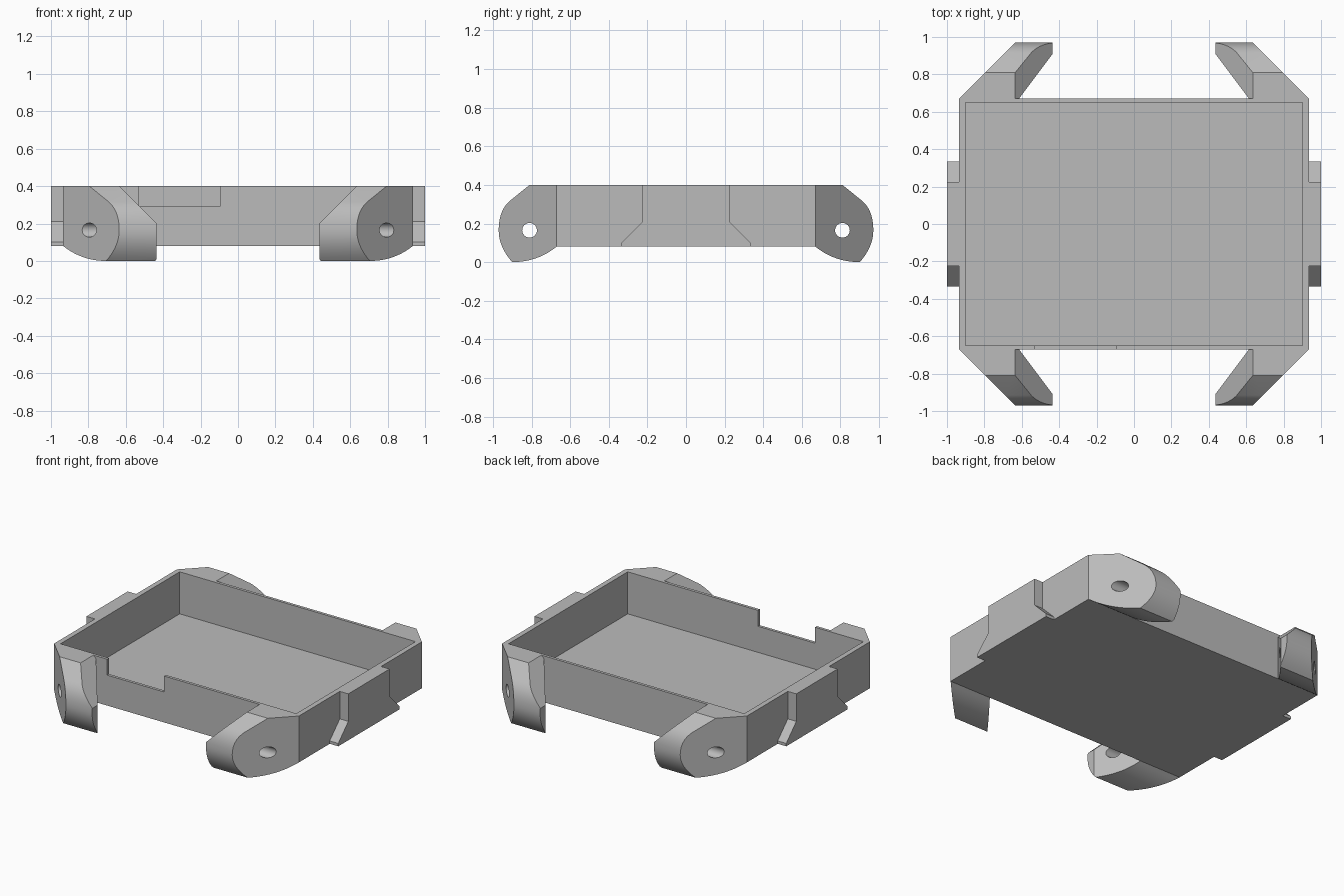
import bpy, bmesh
from math import pi
from mathutils import Vector, Matrix

cube = bpy.data.objects.get("Cube")
if cube:
    bpy.data.objects.remove(cube, do_unlink=True)

grey = bpy.data.materials.new("plain_grey")
grey.use_nodes = True
grey.diffuse_color = (0.5, 0.5, 0.5, 1)
grey.node_tree.nodes["Principled BSDF"].inputs["Base Color"].default_value = (0.5, 0.5, 0.5, 1)


def make(name, bm):
    bmesh.ops.recalc_face_normals(bm, faces=bm.faces[:])
    mesh = bpy.data.meshes.new(name)
    bm.to_mesh(mesh)
    bm.free()
    mesh.materials.append(grey)
    obj = bpy.data.objects.new(name, mesh)
    bpy.context.collection.objects.link(obj)
    return obj


def box(name, x, y, z):
    bm = bmesh.new()
    bmesh.ops.create_cube(bm, size=1)
    for v in bm.verts:
        v.co = [lo + (c + 0.5) * (hi - lo) for c, (lo, hi) in zip(v.co, (x, y, z))]
    return make(name, bm)


def extruded(points, x0, x1):
    """Solid made by sweeping a (y, z) outline along x."""
    bm = bmesh.new()
    face = bm.faces.new([bm.verts.new((x0, y, z)) for y, z in points])
    side = bmesh.ops.extrude_face_region(bm, geom=[face])["geom"]
    moved = [g for g in side if isinstance(g, bmesh.types.BMVert)]
    bmesh.ops.translate(bm, verts=moved, vec=(x1 - x0, 0, 0))
    return bm


def activate(obj):
    bpy.ops.object.select_all(action="DESELECT")
    obj.select_set(True)
    bpy.context.view_layer.objects.active = obj


def cut(obj, cutter):
    mod = obj.modifiers.new("cut", "BOOLEAN")
    mod.operation, mod.solver, mod.object = "DIFFERENCE", "EXACT", cutter
    activate(obj)
    bpy.ops.object.modifier_apply(modifier=mod.name)
    bpy.data.objects.remove(cutter, do_unlink=True)


def mirror(obj, use_y):
    mod = obj.modifiers.new("mirror", "MIRROR")
    mod.use_axis = (True, use_y, False)
    mod.use_mirror_merge = False


def curve(a, ctrl, b, n=10):
    a, ctrl, b = Vector(a), Vector(ctrl), Vector(b)
    return [a * (1 - t) ** 2 + ctrl * 2 * t * (1 - t) + b * t * t
            for t in (i / n for i in range(n))]


# Open tray with a notch in the front wall
TOP, BASE, W, D = 0.4, 0.08, 0.935, 0.67
tray = box("tray", (-W, W), (-D, D), (BASE, TOP))
cut(tray, box("cavity_cutter", (-0.9, 0.9), (-0.65, 0.65), (0.11, 0.6)))
cut(tray, box("notch_cutter", (-0.53, -0.095), (-0.8, -0.6), (0.29, 0.6)))

# Flared side brackets
half = [(0.225, TOP), (0.225, 0.21), (0.335, 0.1), (0.335, BASE)]
outline = half + [(-y, z) for y, z in reversed(half)]
bracket = make("side_brackets", extruded(outline, W, 1.0))
mirror(bracket, False)

# Corner lugs: rounded outline, trimmed by slanted planes
profile = [(D, TOP), (0.81, TOP)]
profile += curve((0.915, 0.315), (0.97, 0.265), (0.97, 0.165))
profile += curve((0.97, 0.165), (0.97, 0.08), (0.9, 0))
profile += curve((0.9, 0), (0.77, 0), (D, BASE)) + [(D, BASE)]
bm = extruded(profile, 0.435, 1.0)
trims = [((W, D, 0), (1, 1, 0)),                     # outer diagonal face
         ((0.435, 0.91, 0), (-0.24, -0.18, 0)),      # inner diagonal face
         ((0.635, 0, TOP), (-1, 0, 1))]              # upper inner bevel
for point, normal in trims:
    bmesh.ops.bisect_plane(bm, geom=bm.verts[:] + bm.edges[:] + bm.faces[:],
                           plane_co=point, plane_no=Vector(normal).normalized(),
                           clear_outer=True)
    bmesh.ops.holes_fill(bm, edges=[e for e in bm.edges if e.is_boundary])
lug = make("corner_lugs", bm)

# Pin hole through each lug
bm = bmesh.new()
bmesh.ops.create_cone(bm, cap_ends=True, segments=32, radius1=0.038, radius2=0.038, depth=2,
                      matrix=Matrix.Translation((0.8, 0.81, 0.165)) @ Matrix.Rotation(pi / 2, 4, "Y"))
cut(lug, make("pin_hole_cutter", bm))
activate(lug)
bpy.ops.object.shade_smooth_by_angle(angle=pi / 7)
mirror(lug, True)
